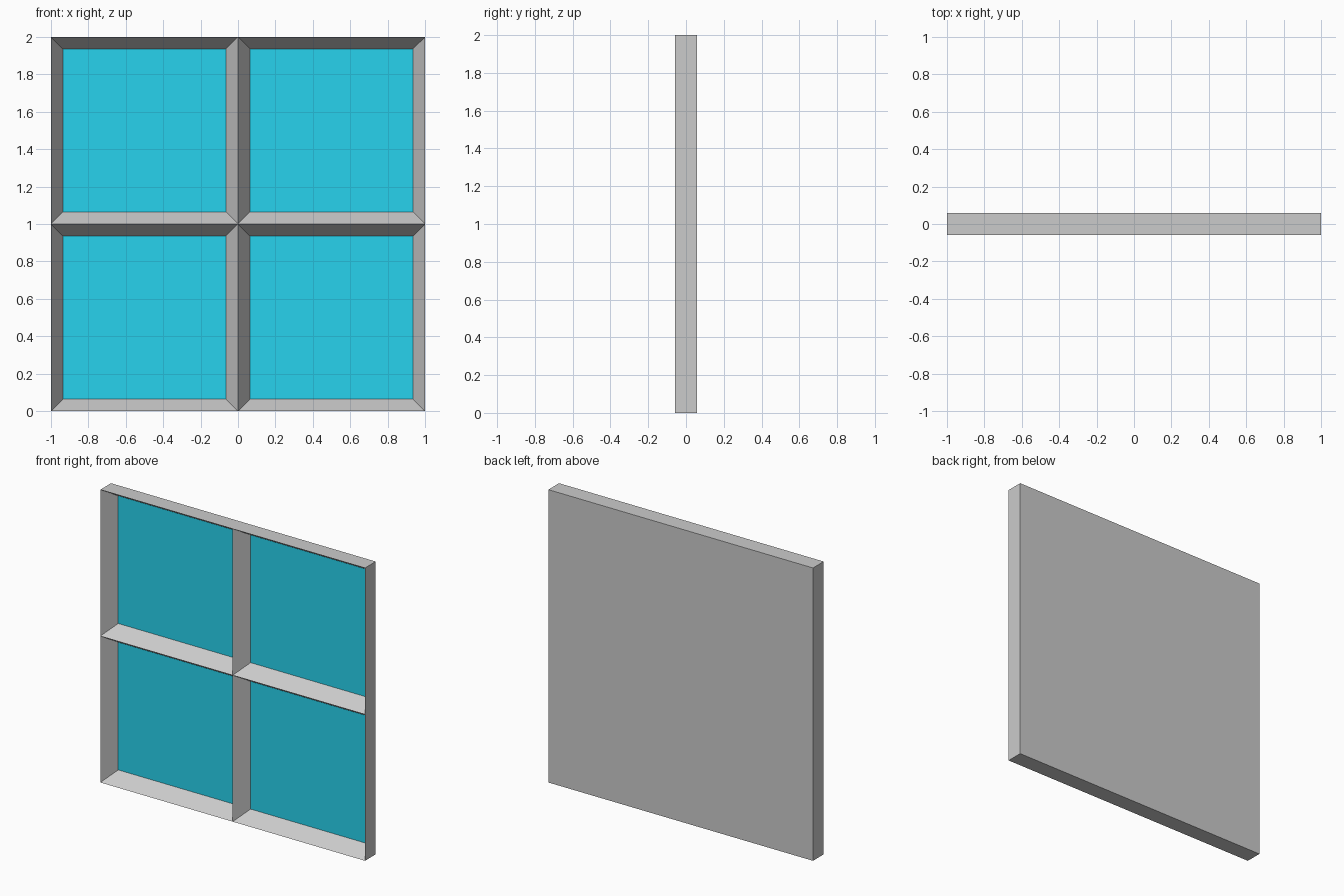
import bpy, bmesh
from mathutils import Matrix

if "Cube" in bpy.data.objects:
    bpy.data.objects.remove(bpy.data.objects["Cube"])

HALF_T = 0.0575   # half thickness
INSET = 0.064     # slope width around each pane
DEPTH = 0.102     # pane depth behind the front


def add_object(name, bm):
    mesh = bpy.data.meshes.new(name)
    bm.to_mesh(mesh)
    bm.free()
    ob = bpy.data.objects.new(name, mesh)
    bpy.context.collection.objects.link(ob)
    return ob


# Frame: 2 x 2 grid thickened to a slab, each front cell sunk with sloped sides
bm = bmesh.new()
bmesh.ops.create_grid(bm, x_segments=2, y_segments=2, size=1)
bmesh.ops.transform(bm, verts=bm.verts, matrix=Matrix.Translation(
    (0, -HALF_T, 1)) @ Matrix.Rotation(1.5707963268, 4, 'X'))
ext = bmesh.ops.extrude_face_region(bm, geom=bm.faces[:], use_keep_orig=True)
back = [g for g in ext["geom"] if isinstance(g, bmesh.types.BMVert)]
bmesh.ops.translate(bm, verts=back, vec=(0, 2 * HALF_T, 0))
bmesh.ops.recalc_face_normals(bm, faces=bm.faces[:])
bm.normal_update()
floors = [f for f in bm.faces if f.normal.y < -0.9]
bmesh.ops.inset_individual(bm, faces=floors, thickness=INSET, depth=-DEPTH,
                           use_even_offset=True)
bmesh.ops.delete(bm, geom=floors, context='FACES_ONLY')
add_object("window_frame", bm)

# Glass panes closing the four openings
glass = bpy.data.materials.new("glass")
glass.diffuse_color = (0.02, 0.65, 0.85, 1)
glass.use_nodes = True
glass.node_tree.nodes["Principled BSDF"].inputs["Base Color"].default_value = glass.diffuse_color
side = 0.5 - INSET
for row, z in (("lower", 0.5), ("upper", 1.5)):
    for col, x in (("left", -0.5), ("right", 0.5)):
        bm = bmesh.new()
        bmesh.ops.create_grid(bm, x_segments=1, y_segments=1, size=side)
        bmesh.ops.transform(bm, verts=bm.verts,
                            matrix=Matrix.Rotation(1.5707963268, 4, 'X'))
        pane = add_object(f"{row}_{col}_pane", bm)
        pane.location = (x, DEPTH - HALF_T, z)
        pane.data.materials.append(glass)
